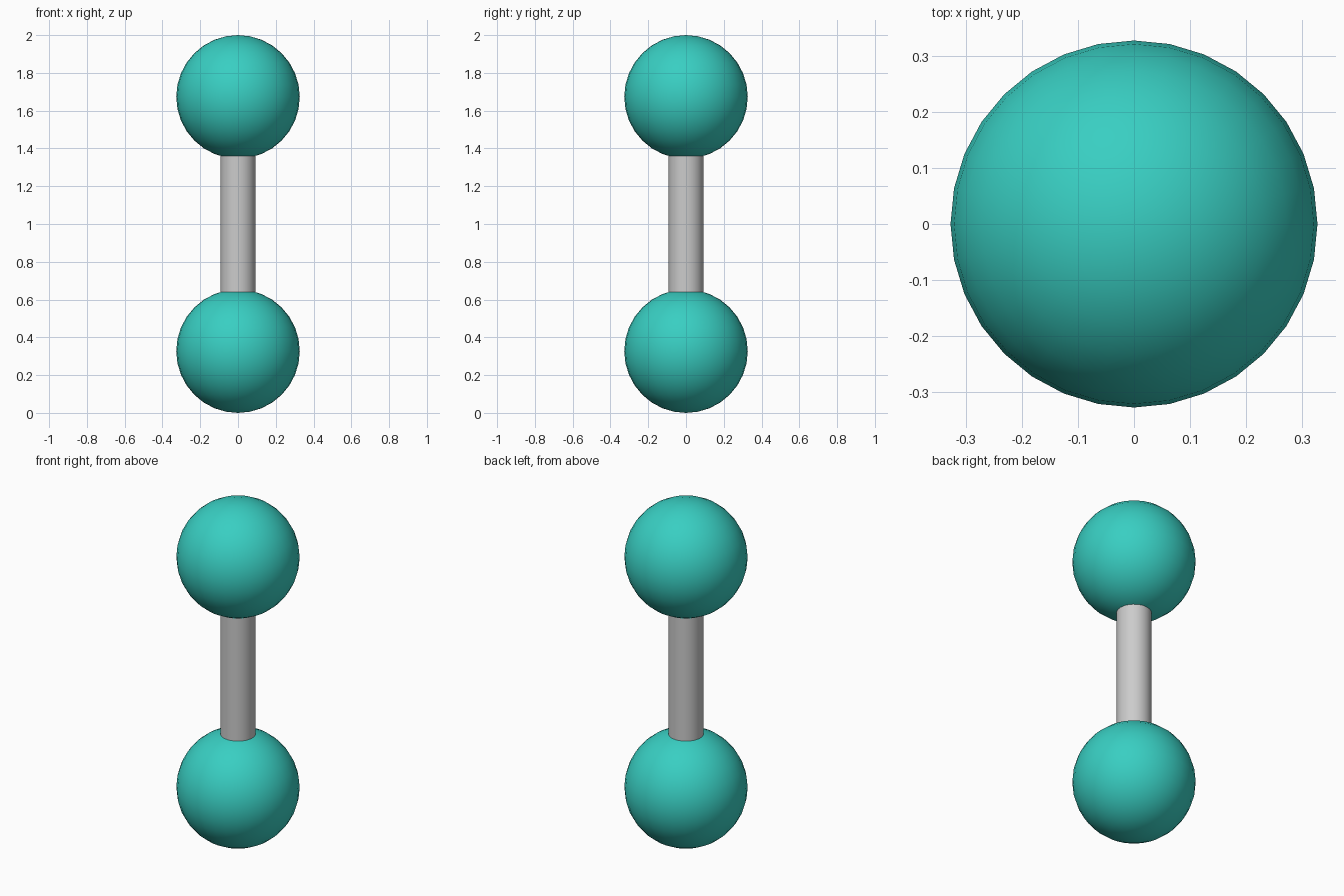
import bpy

if "Cube" in bpy.data.objects:
    bpy.data.objects.remove(bpy.data.objects["Cube"])

R = 0.327            # ball radius
ROD_R = 0.093        # rod radius
Z_LOW, Z_HIGH = R, 2.0 - R

teal = bpy.data.materials.new("teal")
teal.diffuse_color = (0.04, 0.62, 0.54, 1.0)
teal.use_nodes = True
teal.node_tree.nodes["Principled BSDF"].inputs["Base Color"].default_value = teal.diffuse_color

# Two smooth balls, one at each end
for name, z in (("lower_ball", Z_LOW), ("upper_ball", Z_HIGH)):
    bpy.ops.mesh.primitive_uv_sphere_add(segments=32, ring_count=16, radius=R, location=(0, 0, z))
    ball = bpy.context.object
    ball.name = name
    ball.data.materials.append(teal)
    bpy.ops.object.shade_smooth()

# Connecting rod, running between the ball centres
bpy.ops.mesh.primitive_cylinder_add(vertices=32, radius=ROD_R, depth=Z_HIGH - Z_LOW,
                                    location=(0, 0, (Z_LOW + Z_HIGH) / 2))
bpy.context.object.name = "connecting_rod"
bpy.ops.object.shade_smooth_by_angle()
